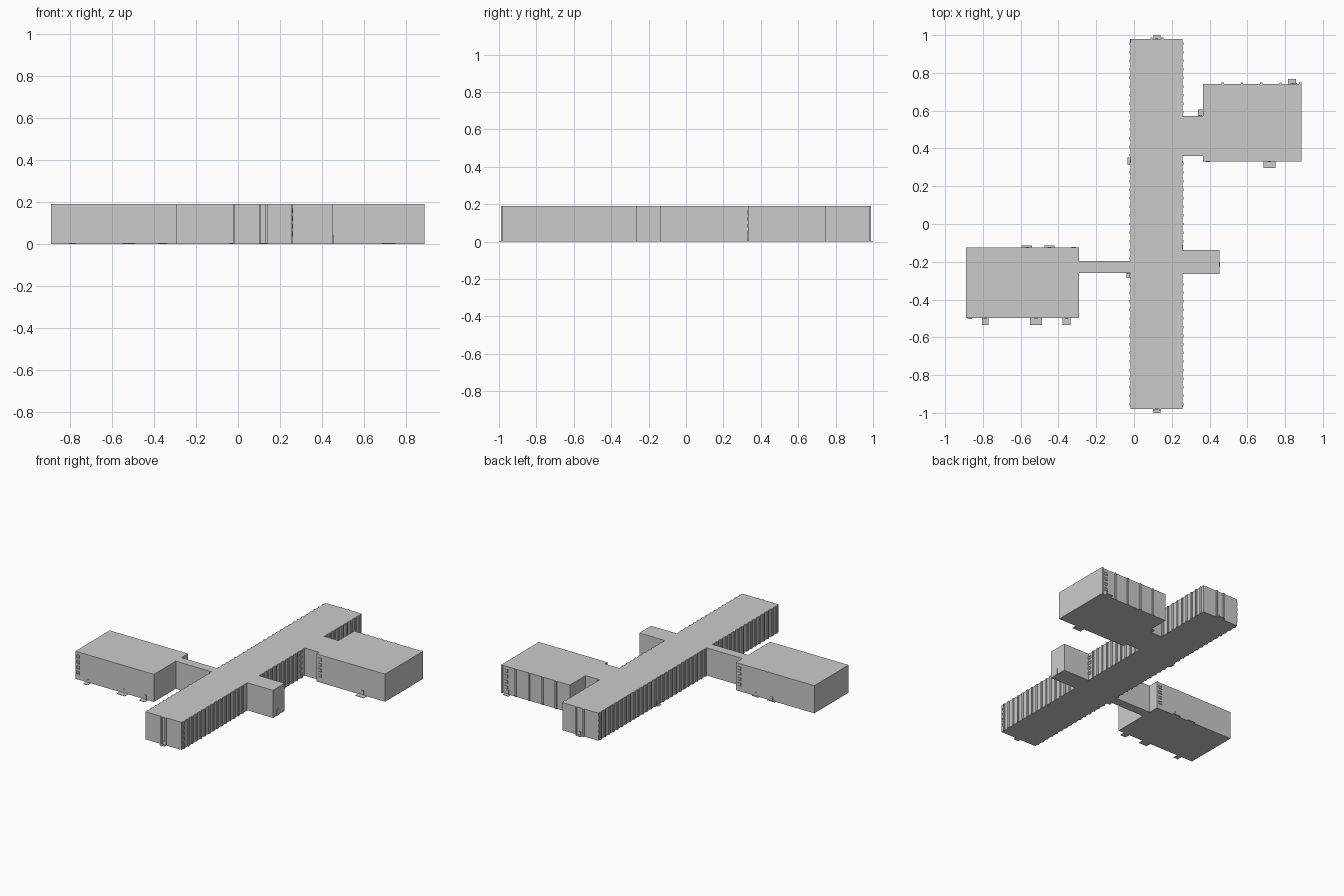
import bpy, bmesh

if "Cube" in bpy.data.objects:
    bpy.data.objects.remove(bpy.data.objects["Cube"])

H = 0.19  # roof height


def add_box(bm, x0, x1, y0, y1, z0, z1):
    r = bmesh.ops.create_cube(bm, size=1)
    for v in r["verts"]:
        v.co.x = x0 + (v.co.x + 0.5) * (x1 - x0)
        v.co.y = y0 + (v.co.y + 0.5) * (y1 - y0)
        v.co.z = z0 + (v.co.z + 0.5) * (z1 - z0)


def make(name, boxes):
    bm = bmesh.new()
    for b in boxes:
        add_box(bm, *b)
    me = bpy.data.meshes.new(name)
    bm.to_mesh(me)
    bm.free()
    ob = bpy.data.objects.new(name, me)
    bpy.context.collection.objects.link(ob)
    return ob


def on_wall(axis, wall, out, c, w, depth, z0, z1):
    """Box standing out of a wall; axis is the wall normal, c the centre along it."""
    a, b = sorted((wall, wall + out * depth))
    if axis == "x":
        return (a, b, c - w / 2, c + w / 2, z0, z1)
    return (c - w / 2, c + w / 2, a, b, z0, z1)


X0, X1, YE = -0.018, 0.256, 0.98

# Building volumes
make("main_wing", [(X0, X1, -YE, YE, 0, H)])
make("east_block", [(0.365, 0.888, 0.332, 0.742, 0, H)])
make("east_link", [(X1, 0.365, 0.36, 0.572, 0, H)])
make("west_block", [(-0.89, -0.292, -0.498, -0.125, 0, H)])
make("west_link", [(-0.292, X0, -0.26, -0.197, 0, H)])
make("east_stub", [(X1, 0.452, -0.265, -0.137, 0, H)])

# Evenly spaced pilasters on the long walls, skipping the links
ribs_e, ribs_w = [], []
n = 43
for i in range(n):
    y = -0.955 + i * 1.91 / (n - 1)
    if not (-0.28 < y < -0.13 or 0.345 < y < 0.585):
        ribs_e.append(on_wall("x", X1, 1, y, 0.013, 0.006, 0, H))
    if not (-0.27 < y < -0.185):
        ribs_w.append(on_wall("x", X0, -1, y, 0.013, 0.006, 0, H))
make("east_pilasters", ribs_e)
make("west_pilasters", ribs_w)

# Pilasters on the rear of the east block and on the end walls
make("east_block_pilasters",
     [on_wall("y", 0.742, 1, x, 0.012, 0.007, 0, H) for x in (0.47, 0.572, 0.674, 0.776, 0.88)])
make("end_wall_pilasters",
     [on_wall("y", -YE, -1, x, 0.01, 0.008, 0, H) for x in (0.105, 0.137)]
     + [on_wall("y", YE, 1, x, 0.012, 0.008, 0, H) for x in (0.093, 0.149)])

# Stacked window frames at wall corners: (axis, wall, out, centre)
columns = [
    ("y", -0.498, -1, -0.87), ("y", -0.125, 1, -0.318),
    ("y", 0.332, -1, 0.39), ("y", 0.742, 1, 0.85),
    ("x", X1, 1, -0.957), ("x", X1, 1, -0.123), ("x", X1, 1, 0.322),
    ("x", X0, -1, 0.967),
]
frames = []
for ax, wall, out, c in columns:
    for k in range(4):
        z = 0.035 + k * 0.037
        h, w, t, d = 0.023, 0.024, 0.004, 0.004
        for zz in (z, z + h - t):
            frames.append(on_wall(ax, wall, out, c, w, d, zz, zz + t))
        for s in (-1, 1):
            frames.append(on_wall(ax, wall, out, c + s * (w - t) / 2, t, d, z + t, z + h - t))
make("window_frames", frames)

# Entrances: (axis, wall, out, centre, step width, step depth, door width, door height)
entries = [
    ("y", -0.498, -1, -0.788, 0.033, 0.036, 0.014, 0.02),
    ("y", -0.498, -1, -0.519, 0.063, 0.036, 0.016, 0.027),
    ("y", -0.498, -1, -0.358, 0.043, 0.036, 0.016, 0.033),
    ("y", -0.125, 1, -0.567, 0.056, 0.011, 0.016, 0.027),
    ("y", -0.125, 1, -0.447, 0.052, 0.011, 0.016, 0.027),
    ("y", 0.332, -1, 0.718, 0.064, 0.035, 0.016, 0.033),
    ("y", 0.742, 1, 0.837, 0.042, 0.026, 0.016, 0.03),
    ("y", -YE, -1, 0.121, 0.038, 0.02, 0.014, 0.027),
    ("y", YE, 1, 0.121, 0.038, 0.02, 0.014, 0.027),
    ("x", X0, -1, 0.334, 0.036, 0.016, 0.016, 0.03),
    ("y", 0.572, 1, 0.352, 0.026, 0.034, 0.014, 0.03),
    ("y", -0.26, -1, -0.029, 0.024, 0.026, 0.014, 0.03),
]
make("door_steps", [on_wall(a, w, o, c, sw, sd, 0, 0.003)
                    for a, w, o, c, sw, sd, dw, dh in entries])
make("doors", [on_wall(a, w, o, c, dw, 0.004, 0.003, dh)
               for a, w, o, c, sw, sd, dw, dh in entries]
     + [on_wall("x", 0.452, 1, -0.216, 0.024, 0.003, 0, 0.042)])
